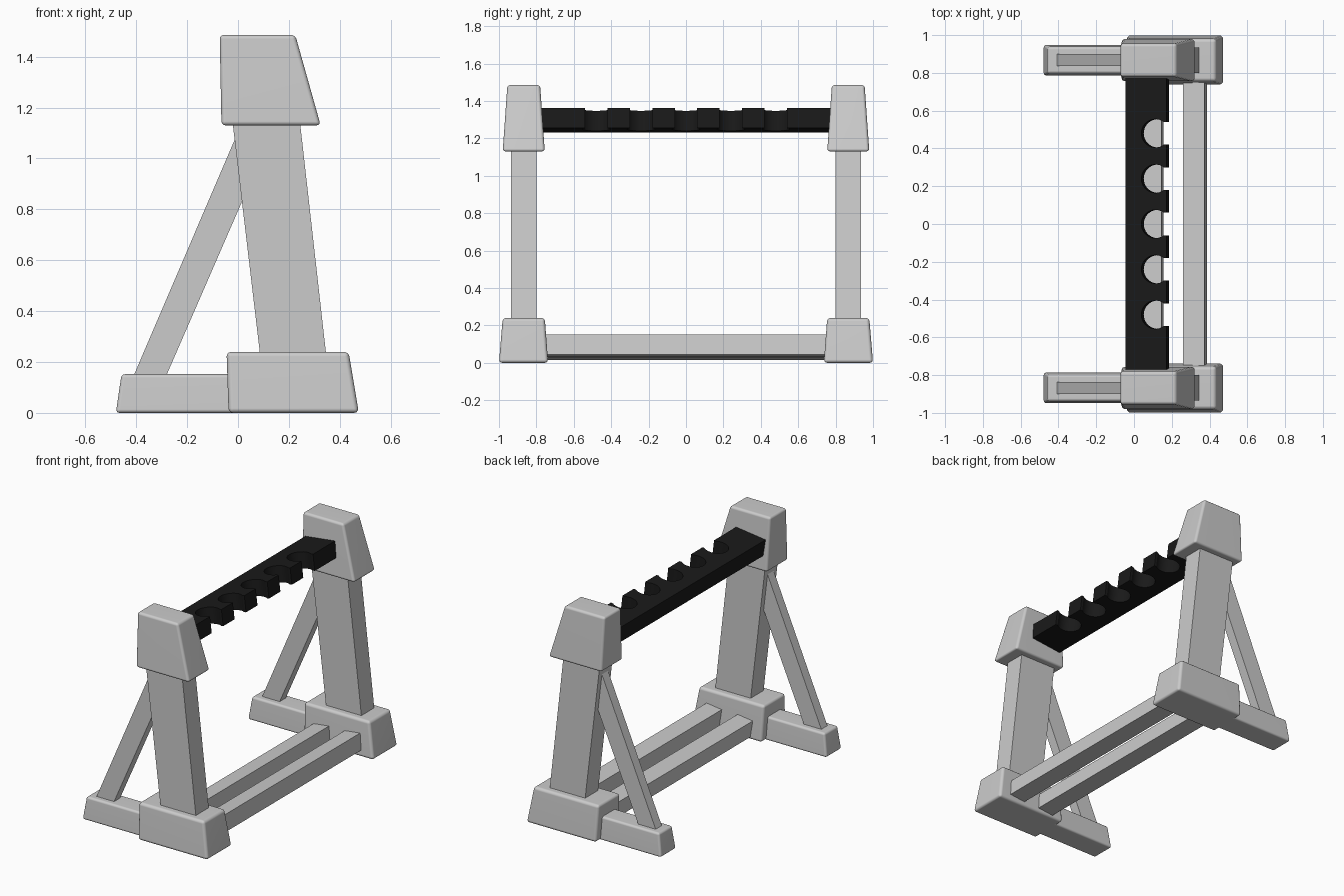
import bpy, bmesh
from math import sin, cos, asin, pi, radians
from mathutils import Matrix

if "Cube" in bpy.data.objects:
    bpy.data.objects.remove(bpy.data.objects["Cube"])

TILT = -radians(6.8)  # lean shared by posts and cross bars


def finish(bm, name, mirror=False, smooth=False, color=None):
    bmesh.ops.recalc_face_normals(bm, faces=bm.faces)
    me = bpy.data.meshes.new(name)
    bm.to_mesh(me)
    bm.free()
    ob = bpy.data.objects.new(name, me)
    bpy.context.collection.objects.link(ob)
    if smooth:
        bpy.ops.object.select_all(action='DESELECT')
        ob.select_set(True)
        bpy.context.view_layer.objects.active = ob
        bpy.ops.object.shade_smooth_by_angle(angle=radians(40))
        wn = ob.modifiers.new("weighted_normals", 'WEIGHTED_NORMAL')
        wn.keep_sharp = True
    if mirror:
        m = ob.modifiers.new("mirror", 'MIRROR')
        m.use_axis = (False, True, False)
        m.use_mirror_merge = False
    if color:
        mat = bpy.data.materials.new(name)
        mat.diffuse_color = color
        mat.use_nodes = True
        mat.node_tree.nodes["Principled BSDF"].inputs["Base Color"].default_value = mat.diffuse_color
        me.materials.append(mat)
    return ob


def taper(name, z0, z1, x0, x1, y0, y1, bevel=0):
    """Tapered block on the -y side, mirrored; x0,y0 at the bottom, x1,y1 at the top."""
    bm = bmesh.new()
    rings = []
    for z, x, y in ((z0, x0, y0), (z1, x1, y1)):
        rings.append([bm.verts.new(p) for p in (
            (x[0], y[0], z), (x[1], y[0], z), (x[1], y[1], z), (x[0], y[1], z))])
    bm.faces.new(rings[0][::-1])
    bm.faces.new(rings[1])
    for i in range(4):
        j = (i + 1) % 4
        bm.faces.new((rings[0][i], rings[0][j], rings[1][j], rings[1][i]))
    if bevel:
        bmesh.ops.bevel(bm, geom=bm.edges[:], offset=bevel, offset_type='OFFSET',
                        segments=3, profile=0.5, affect='EDGES')
    return finish(bm, name, mirror=True, smooth=bevel > 0)


# Side frames
taper("base_foot", 0, 0.24, (-0.037, 0.475), (-0.045, 0.435),
      (-1.0, -0.737), (-0.98, -0.755), 0.018)
taper("rear_foot", 0, 0.152, (-0.48, 0.0), (-0.458, 0.0),
      (-0.95, -0.785), (-0.938, -0.797), 0.014)
taper("post", 0.1, 1.3, (0.102, 0.361), (-0.04, 0.226),
      (-0.935, -0.80), (-0.935, -0.80))
taper("brace", 0.1, 1.1, (-0.43, -0.302), (-0.002, 0.133),
      (-0.90, -0.836), (-0.90, -0.836))
taper("top_cap", 1.13, 1.486, (-0.065, 0.325), (-0.072, 0.225),
      (-0.98, -0.755), (-0.955, -0.78), 0.016)

# Lower cross bars
for name, x, z in (("front_lower_bar", 0.323, 0.091), ("back_lower_bar", 0.095, 0.077)):
    bm = bmesh.new()
    bmesh.ops.create_cube(bm, size=1)
    bm.transform(Matrix.Translation((x, 0, z)) @ Matrix.Rotation(TILT, 4, 'Y')
                 @ Matrix.Diagonal((0.113, 1.6, 0.108, 1)))
    finish(bm, name)

# Notched holder bar: outline with five keyhole notches, extruded
W, H, R, SLOT, CX = 0.1095, 0.108, 0.075, 0.06, 0.05
a = asin(SLOT / R)
outline = [(-W, 0.8), (-W, -0.8), (W, -0.8)]
for k in range(-2, 3):
    cy = 0.24 * k
    outline.append((W, cy - SLOT))
    for i in range(25):
        t = -a - (2 * pi - 2 * a) * i / 24
        outline.append((CX + R * cos(t), cy + R * sin(t)))
    outline.append((W, cy + SLOT))
outline.append((W, 0.8))
bm = bmesh.new()
face = bm.faces.new([bm.verts.new((x, y, -H / 2)) for x, y in outline])
ext = bmesh.ops.extrude_face_region(bm, geom=[face])
bmesh.ops.translate(bm, vec=(0, 0, H), verts=[
    g for g in ext["geom"] if isinstance(g, bmesh.types.BMVert)])
caps = [f for f in bm.faces if len(f.verts) > 4]
bmesh.ops.triangulate(bm, faces=caps)
bm.transform(Matrix.Translation((0.07, 0, 1.297)) @ Matrix.Rotation(TILT, 4, 'Y'))
holder = finish(bm, "notched_holder_bar", color=(0.01, 0.01, 0.01, 1))
bpy.ops.object.select_all(action='DESELECT')
holder.select_set(True)
bpy.context.view_layer.objects.active = holder
bpy.ops.object.shade_smooth_by_angle(angle=radians(25))
